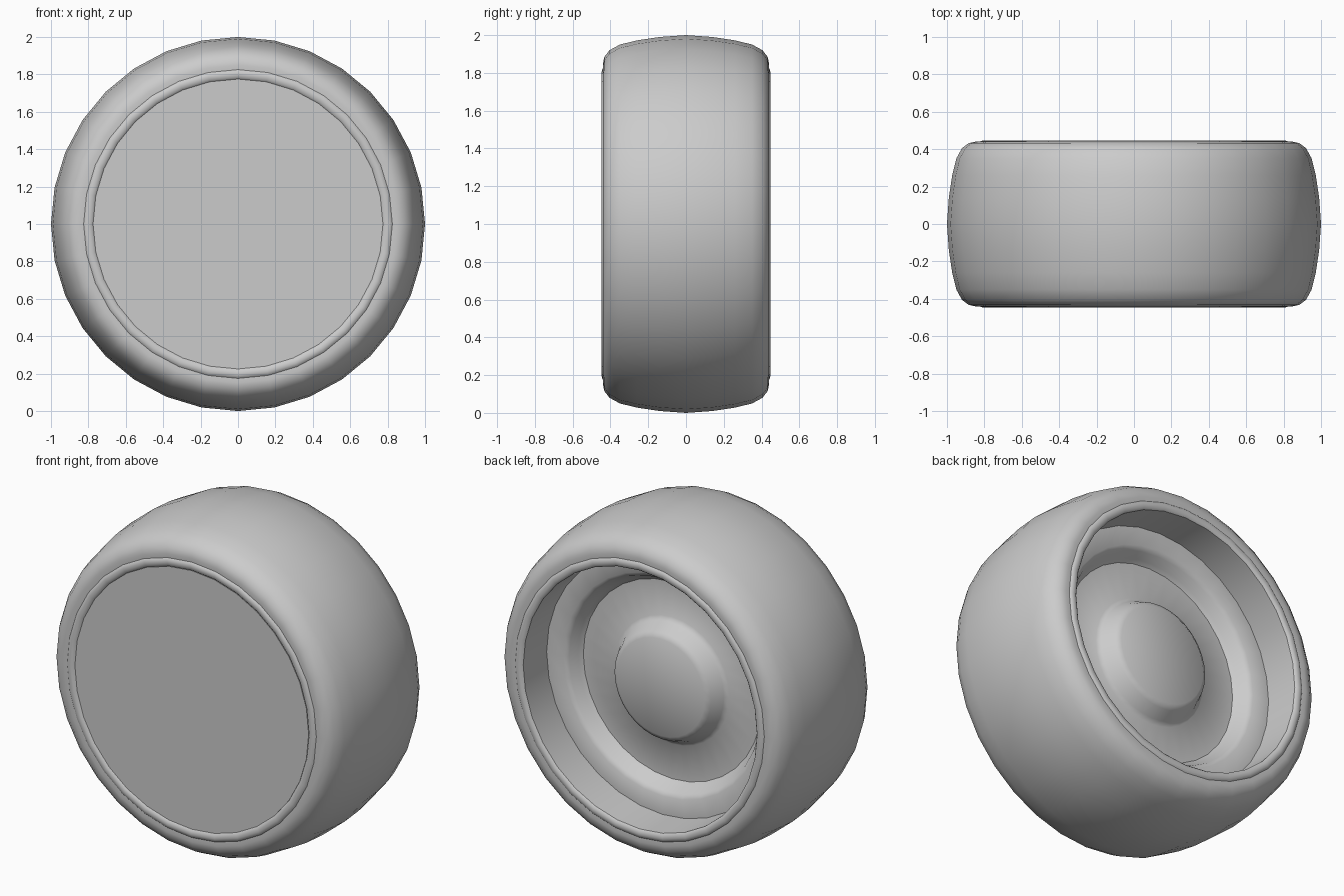
import bpy, bmesh, math

if "Cube" in bpy.data.objects:
    bpy.data.objects.remove(bpy.data.objects["Cube"])

SEGMENTS = 32


def lathe(name, profile, closed=False):
    """Spin (radius, y) points about the wheel axle (y axis, at z = 1)."""
    bm = bmesh.new()
    rings = []
    for r, y in profile:
        if r == 0:
            rings.append([bm.verts.new((0, y, 1))] * SEGMENTS)
        else:
            rings.append([bm.verts.new((r * math.sin(2 * math.pi * i / SEGMENTS), y,
                                        1 + r * math.cos(2 * math.pi * i / SEGMENTS)))
                          for i in range(SEGMENTS)])
    pairs = list(zip(rings, rings[1:]))
    if closed:
        pairs.append((rings[-1], rings[0]))
    for a, b in pairs:
        for i in range(SEGMENTS):
            j = (i + 1) % SEGMENTS
            bm.faces.new(dict.fromkeys((a[i], a[j], b[j], b[i])))
    bmesh.ops.recalc_face_normals(bm, faces=bm.faces)
    mesh = bpy.data.meshes.new(name)
    bm.to_mesh(mesh)
    bm.free()
    obj = bpy.data.objects.new(name, mesh)
    bpy.context.collection.objects.link(obj)
    bpy.ops.object.select_all(action='DESELECT')
    bpy.context.view_layer.objects.active = obj
    obj.select_set(True)
    bpy.ops.object.shade_smooth_by_angle(angle=math.radians(40))
    return obj


# Tyre: rounded tread, mirrored across the centre line
half = [(0.81, 0.435), (0.85, 0.44), (0.885, 0.432), (0.92, 0.405), (0.95, 0.35),
        (0.972, 0.26), (0.99, 0.14)]
lathe("tyre", half + [(1.0, 0)] + [(r, -y) for r, y in reversed(half)])

# Wheel: flat front face, rolled lips, deep barrel and raised hub at the back
lip = [(0.83, 0.432), (0.82, 0.443), (0.805, 0.447), (0.785, 0.445), (0.775, 0.435)]
front = [(0, -0.438), (0.775, -0.438)] + [(r, -y) for r, y in reversed(lip)]
back = lip + [(0.77, 0.22), (0.66, 0.22), (0.635, 0.20), (0.61, 0.15), (0.59, 0.13),
              (0.38, 0.13), (0.355, 0.15), (0.32, 0.22), (0.29, 0.24), (0, 0.24)]
lathe("wheel_rim", front + back)
